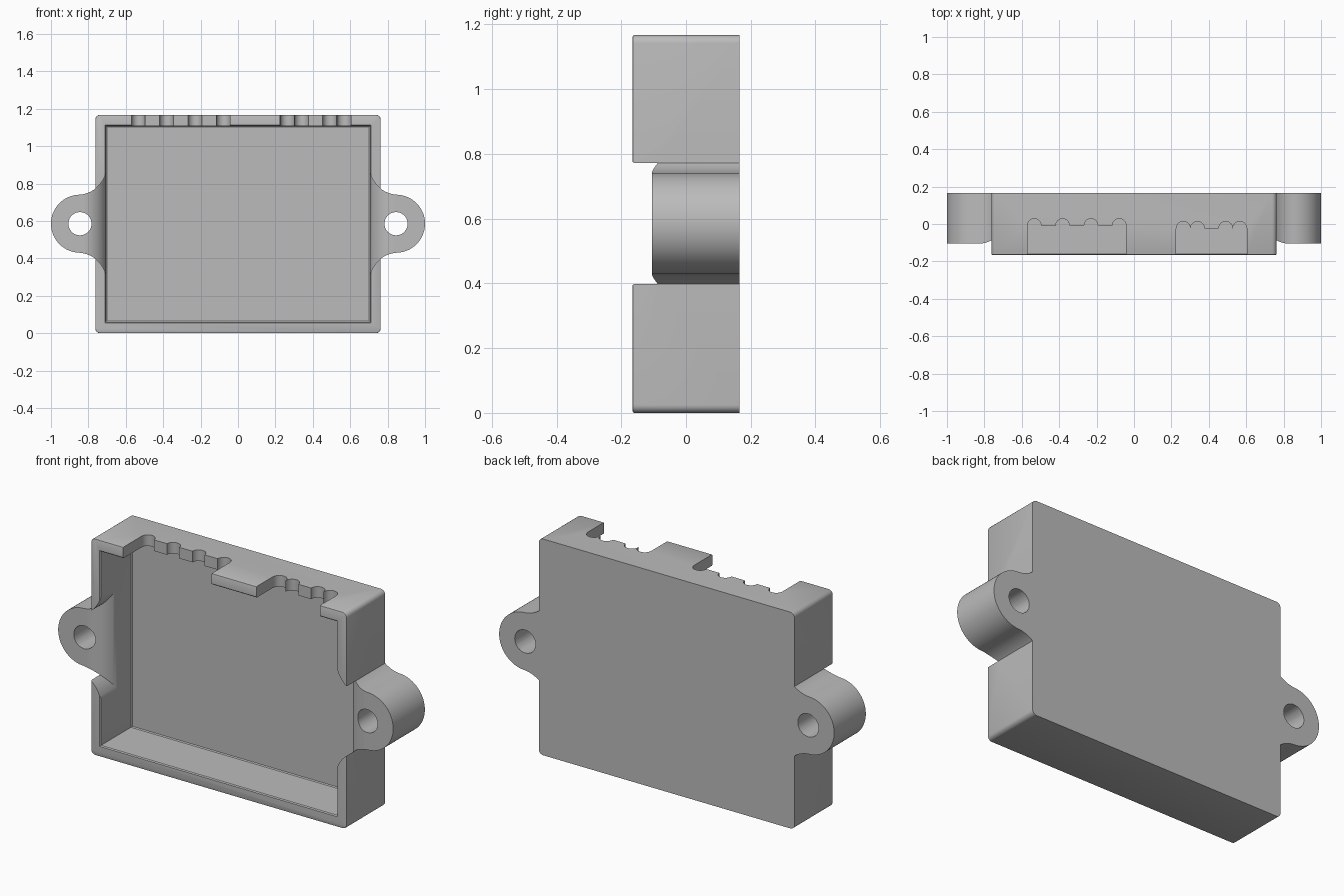
import bpy, bmesh, math

if "Cube" in bpy.data.objects:
    bpy.data.objects.remove(bpy.data.objects["Cube"])

grey = bpy.data.materials.new("plain_grey")
grey.diffuse_color = (0.50, 0.50, 0.50, 1)
grey.use_nodes = True
grey.node_tree.nodes["Principled BSDF"].inputs["Base Color"].default_value = grey.diffuse_color

BACK, FRONT, TOP, MID = 0.165, -0.165, 1.167, 0.585   # main planes
HALF, INNER = 0.763, 0.706                            # outer and inner half widths


def loft(name, rings):
    """Solid through matching closed rings of points."""
    bm = bmesh.new()
    rows = [[bm.verts.new(p) for p in ring] for ring in rings]
    n = len(rows[0])
    for a, b in zip(rows, rows[1:]):
        for i in range(n):
            j = (i + 1) % n
            bm.faces.new((a[i], a[j], b[j], b[i]))
    bm.faces.new(rows[0])
    bm.faces.new(rows[-1])
    bmesh.ops.remove_doubles(bm, verts=bm.verts, dist=1e-5)
    bmesh.ops.recalc_face_normals(bm, faces=bm.faces)
    me = bpy.data.meshes.new(name)
    bm.to_mesh(me)
    bm.free()
    me.materials.append(grey)
    ob = bpy.data.objects.new(name, me)
    bpy.context.collection.objects.link(ob)
    return ob


def combine(target, other, operation):
    mod = target.modifiers.new("combine", 'BOOLEAN')
    mod.operation, mod.object, mod.solver = operation, other, 'EXACT'
    bpy.context.view_layer.objects.active = target
    bpy.ops.object.modifier_apply(modifier=mod.name)
    bpy.data.objects.remove(other)


def rounded_rect(y, x, z0, z1, r, steps=6):
    pts = []
    for cx, cz, start in ((x - r, z1 - r, 0), (r - x, z1 - r, 90),
                          (r - x, z0 + r, 180), (x - r, z0 + r, 270)):
        for k in range(steps + 1):
            a = math.radians(start + 90 * k / steps)
            pts.append((cx + r * math.cos(a), y, cz + r * math.sin(a)))
    return pts


# Shell with softened front rim
e = 0.005
tray = loft("enclosure_tray", [
    rounded_rect(FRONT, HALF - e, e, TOP - e, 0.02),
    rounded_rect(FRONT + 0.0015, HALF - 0.0015, 0.0015, TOP - 0.0015, 0.0235),
    rounded_rect(FRONT + e, HALF, 0, TOP, 0.025),
    rounded_rect(BACK, HALF, 0, TOP, 0.025)])


# Open cavity, slightly flared at the mouth
def cavity_ring(y, g):
    x, z0, z1 = INNER + g, 0.06 - g, 1.107 + g
    return [(-x, y, z0), (x, y, z0), (x, y, z1), (-x, y, z1)]


combine(tray, loft("cavity_cutter", [
    cavity_ring(-0.3, e), cavity_ring(FRONT, e), cavity_ring(FRONT + e, 0),
    cavity_ring(0.095, 0), cavity_ring(0.1, -e)]), 'DIFFERENCE')


# Mounting ears: round end blending into the wall with a concave fillet
R_EAR, R_FIL, C_EAR, C_FIL = 0.155, 0.16, 0.845, 0.86
FIL_H = math.sqrt((R_EAR + R_FIL) ** 2 - (C_FIL - C_EAR) ** 2)
TANGENT = C_EAR + R_EAR * (C_FIL - C_EAR) / (R_EAR + R_FIL)


def half_height(u):
    if u >= TANGENT:
        return math.sqrt(max(0, R_EAR ** 2 - (u - C_EAR) ** 2))
    return FIL_H - math.sqrt(max(0, R_FIL ** 2 - (C_FIL - u) ** 2))


def ear_front(u):
    """Front surface rolls over toward the cavity."""
    d = max(0, 0.83 - u)
    return -0.105 + 0.134 - math.sqrt(0.134 ** 2 - min(d, 0.133) ** 2)


def section(side, u, y0, y1):
    h = half_height(u)
    return [(side * u, y0, MID - h), (side * u, y0, MID + h),
            (side * u, y1, MID + h), (side * u, y1, MID - h)]


a0 = math.acos((TANGENT - C_EAR) / R_EAR)
end_us = [C_EAR + R_EAR * math.cos(a0 * (1 - k / 24)) for k in range(25)]
inner_us = [INNER - 0.003 + (HALF + 0.02 - INNER + 0.003) * k / 12 for k in range(13)]
fillet_us = [HALF - 0.01 + (TANGENT - HALF + 0.01) * k / 16 for k in range(16)]

for side in (-1, 1):
    # Hollow in the side wall in front of the ear
    combine(tray, loft("wall_cutter", [section(side, u, -0.4, ear_front(u))
                                       for u in inner_us]), 'DIFFERENCE')
    combine(tray, loft("mounting_ear", [section(side, u, ear_front(u), BACK)
                                        for u in fillet_us + end_us]), 'UNION')
    # Screw hole
    ring = [(side * C_EAR + 0.062 * math.cos(t * math.pi / 20),
             MID + 0.062 * math.sin(t * math.pi / 20)) for t in range(40)]
    combine(tray, loft("hole_cutter", [[(x, y, z) for x, z in ring]
                                       for y in (-0.4, 0.4)]), 'DIFFERENCE')


# Cable notches in the top wall with scalloped back edges
def notch(x0, x1, flat, radius, centres):
    pts = [(x0, -0.3), (x0, flat)]
    for c in centres:
        for k in range(13):
            a = math.pi * (1 - k / 12)
            x = c + radius * math.cos(a)
            if x0 < x < x1:
                pts.append((x, flat + radius * math.sin(a)))
    pts += [(x1, flat), (x1, -0.3)]
    combine(tray, loft("notch_cutter", [[(x, y, z) for x, y in pts]
                                        for z in (1.08, 1.3)]), 'DIFFERENCE')


notch(-0.57, -0.042, -0.008, 0.0365, (-0.533, -0.382, -0.23, -0.079))
notch(0.225, 0.604, -0.024, 0.0375, (0.2635, 0.339, 0.49, 0.5655))

# Smooth curved surfaces, crisp edges
bpy.ops.object.select_all(action='DESELECT')
tray.select_set(True)
bpy.context.view_layer.objects.active = tray
bpy.ops.object.shade_smooth_by_angle(angle=math.radians(30))
